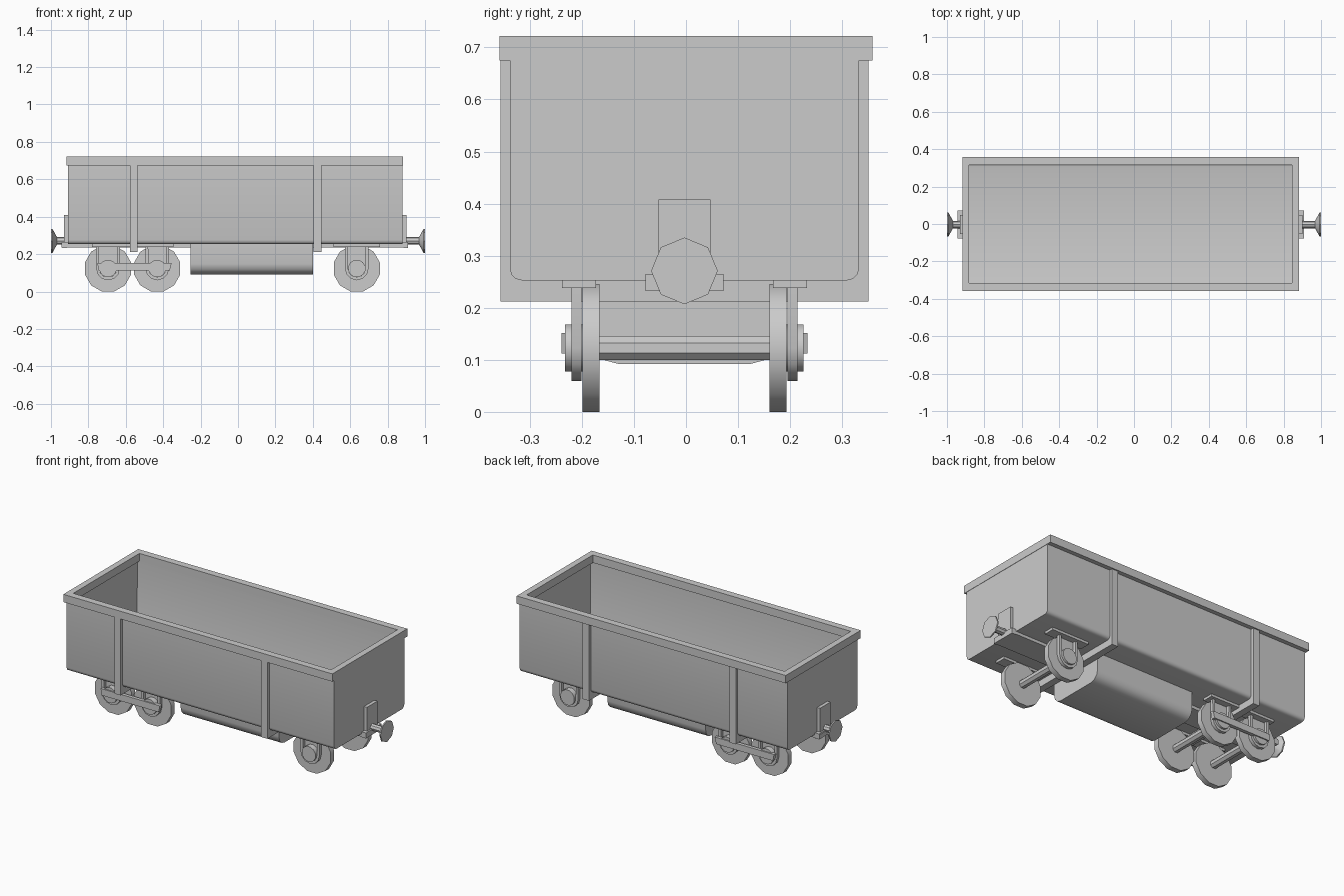
import bpy, bmesh, math
from mathutils import Vector

if "Cube" in bpy.data.objects:
    bpy.data.objects.remove(bpy.data.objects["Cube"])

CY = -0.003   # lengthwise centre line of the wagon
CX = -0.015   # middle of the tub


def finish(name, bm, angle=35):
    bmesh.ops.recalc_face_normals(bm, faces=bm.faces)
    me = bpy.data.meshes.new(name)
    bm.to_mesh(me)
    bm.free()
    ob = bpy.data.objects.new(name, me)
    bpy.context.collection.objects.link(ob)
    me.shade_smooth()
    me.set_sharp_from_angle(angle=math.radians(angle))
    return ob


def extrude(name, pts, axis, a, b):
    """Extrude a closed profile from a to b; pts are (y,z) for axis x, (x,z) for axis y."""
    bm = bmesh.new()
    put = (lambda p, d: (d, p[0], p[1])) if axis == 'x' else (lambda p, d: (p[0], d, p[1]))
    face = bm.faces.new([bm.verts.new(put(p, a)) for p in pts])
    new = bmesh.ops.extrude_face_region(bm, geom=[face], use_keep_orig=True)['geom']
    step = Vector(put((0, 0), b - a))
    bmesh.ops.translate(bm, vec=step, verts=[v for v in new if isinstance(v, bmesh.types.BMVert)])
    return finish(name, bm)


def box(name, x0, x1, y0, y1, z0, z1):
    return extrude(name, [(x0, z0), (x1, z0), (x1, z1), (x0, z1)], 'y', y0, y1)


def disc(name, x, z, r, y0, y1, n):
    t = [2 * math.pi * (i + 0.5) / n for i in range(n)]
    return extrude(name, [(x + r * math.cos(a), z + r * math.sin(a)) for a in t], 'y', y0, y1)


def trough(w, top, bottom, c):
    """Open-top outline with rounded lower corners."""
    arc = [(w - c + c * math.cos(a), bottom + c - c * math.sin(a))
           for a in (0, math.pi / 6, math.pi / 3, math.pi / 2)]
    right = [(w, top)] + arc
    return [(CY + y, z) for y, z in right] + [(CY - y, z) for y, z in reversed(right)]


# Open tub, hollowed with solidify
tub = extrude("tub", trough(0.335, 0.70, 0.253, 0.022), 'x', -0.91, 0.88)
bm = bmesh.new()
bm.from_mesh(tub.data)
bmesh.ops.delete(bm, geom=[f for f in bm.faces if f.normal.z > 0.9], context='FACES')
bm.to_mesh(tub.data)
bm.free()
mod = tub.modifiers.new("wall", 'SOLIDIFY')
mod.thickness = 0.018
mod.offset = -1

# Top rim
bm = bmesh.new()
loops = []
for hx, hy, z in ((0.90, 0.358, 0.675), (0.90, 0.358, 0.722), (0.863, 0.316, 0.722), (0.863, 0.316, 0.675)):
    loops.append([bm.verts.new((CX - 0.003 + sx * hx, sy * hy, z))
                  for sx, sy in ((-1, -1), (1, -1), (1, 1), (-1, 1))])
for i in range(4):
    a, b = loops[i], loops[(i + 1) % 4]
    for j in range(4):
        k = (j + 1) % 4
        bm.faces.new((a[j], a[k], b[k], b[j]))
finish("top_rim", bm)

# Straps wrapping the tub
for name, x in (("rear", -0.557), ("front", 0.425)):
    outer = [(-0.353, 0.68), (-0.353, 0.212), (0.353, 0.212), (0.353, 0.68)]
    inner = [(0.333, 0.68), (0.333, 0.275), (0.312, 0.255), (-0.312, 0.255), (-0.333, 0.275), (-0.333, 0.68)]
    extrude(name + "_strap", [(y + CY, z) for y, z in outer + inner], 'x', x - 0.021, x + 0.021)

# Centre sill and underslung tank
box("centre_sill", -0.945, 0.91, CY - 0.075, CY + 0.075, 0.235, 0.262)
extrude("underslung_tank", trough(0.18, 0.256, 0.092, 0.055), 'x', -0.255, 0.402)

# End plates and buffers
for name, s, face in (("left", -1, -0.91), ("right", 1, 0.88)):
    x0, x1 = sorted((face - s * 0.005, face + s * 0.02))
    box(name + "_end_plate", x0, x1, CY - 0.05, CY + 0.05, 0.235, 0.408)
    bx0, bx1 = sorted((face + s * 0.005, face + s * 0.03))
    box(name + "_buffer_beam", bx0, bx1, CY - 0.075, CY + 0.075, 0.232, 0.265)
    bm = bmesh.new()
    rings = []
    for x, r in ((face, 0.02), (s * 0.968, 0.02), (s * 0.992, 0.064), (s * 1.0, 0.064)):
        rings.append([bm.verts.new((x, CY + r * math.cos(k * math.pi / 4),
                                    0.271 + r * math.sin(k * math.pi / 4))) for k in range(8)])
    for a, b in zip(rings, rings[1:]):
        for k in range(8):
            bm.faces.new((a[k], a[(k + 1) % 8], b[(k + 1) % 8], b[k]))
    bm.faces.new(rings[0])
    bm.faces.new(rings[-1])
    finish(name + "_buffer", bm)

# Wheelsets with horseshoe hangers
ZW = 0.123


def horseshoe(x, half, bottom_r):
    arc = [math.pi + math.pi * i / 6 for i in range(7)]
    return [(x - half, 0.245)] + [(x + bottom_r * math.cos(a), ZW + bottom_r * math.sin(a)) for a in arc] \
        + [(x + half, 0.245)]


for name, x in (("rear", -0.695), ("middle", -0.432), ("front", 0.635)):
    disc(name + "_axle", x, ZW, 0.025, CY - 0.2, CY + 0.2, 8)
    for side, s in (("near", -1), ("far", 1)):
        def span(a, b):
            return sorted((CY + s * a, CY + s * b))
        tag = name + "_" + side
        disc(tag + "_wheel", x, ZW, ZW / math.cos(math.pi / 12), *span(0.163, 0.196), 12)
        disc(tag + "_axle_cap", x, ZW, 0.047, *span(0.19, 0.229), 12)
        extrude(tag + "_hanger", horseshoe(x, 0.064, 0.063) + horseshoe(x, 0.048, 0.047)[::-1],
                'y', *span(0.198, 0.217))

# Mounting pads above hangers, and bars tying the paired axles
for side, s in (("near", -1), ("far", 1)):
    for name, x0, x1 in (("paired", -0.78, -0.345), ("single", 0.51, 0.76)):
        y0, y1 = sorted((CY + s * 0.17, CY + s * 0.235))
        box(f"{name}_{side}_pad", x0, x1, y0, y1, 0.238, 0.256)
    y0, y1 = sorted((CY + s * 0.215, CY + s * 0.236))
    extrude(side + "_tie_bar", [(-0.745, 0.112), (-0.365, 0.112), (-0.355, 0.152), (-0.752, 0.152)], 'y', y0, y1)
